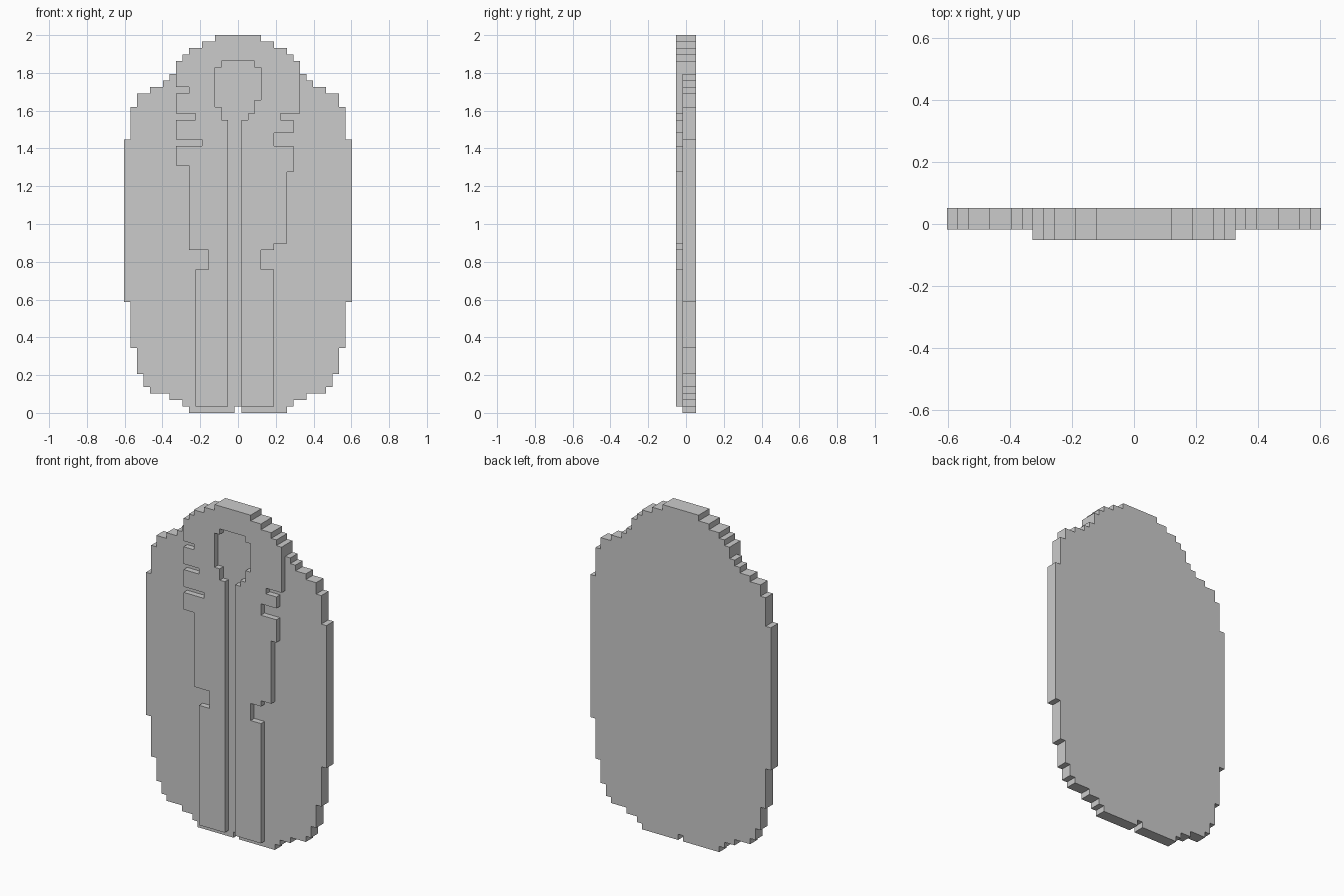
import bpy, bmesh

if "Cube" in bpy.data.objects:
    bpy.data.objects.remove(bpy.data.objects["Cube"])

CELL = 2 / 58          # the model lies on a square grid, 58 cells tall and 3 deep


def stairs(z, steps):
    """Stepped edge going up: each step is (x, z at which that vertical run ends)."""
    pts = []
    for x, top in steps:
        pts += [(x, z), (x, top)]
        z = top
    return pts


def mirror(steps):
    return [(-x, z) for x, z in steps]


def slab(name, outline, y0, y1):
    """Flat outline in grid cells, extruded from y0 to y1 (cells)."""
    bm = bmesh.new()
    face = bm.faces.new([bm.verts.new((x * CELL, y0 * CELL, z * CELL)) for x, z in outline])
    ext = bmesh.ops.extrude_face_region(bm, geom=[face], use_keep_orig=True)
    moved = [g for g in ext["geom"] if isinstance(g, bmesh.types.BMVert)]
    bmesh.ops.translate(bm, verts=moved, vec=(0, (y1 - y0) * CELL, 0))
    bmesh.ops.recalc_face_normals(bm, faces=bm.faces)
    mesh = bpy.data.meshes.new(name)
    bm.to_mesh(mesh)
    bm.free()
    obj = bpy.data.objects.new(name, mesh)
    bpy.context.collection.objects.link(obj)
    return obj


# Rounded top shared by both layers (right half)
crown = [(8.5, 55), (7.5, 56), (5.5, 57), (3.5, 58)]

# Back plate: symmetric stepped oval with a one-cell notch at the bottom
side = [(7.5, 1), (8.5, 2), (10.5, 3), (13.5, 4), (14.5, 6), (15.5, 10),
        (16.5, 17), (17.5, 42), (16.5, 47), (15.5, 49), (13.5, 50),
        (11.5, 51), (10.5, 52), (9.5, 54)] + crown
notch = [(-0.5, 0), (-0.5, 1), (0.5, 1), (0.5, 0)]
plate = notch + stairs(0, side) + stairs(0, mirror(side))[::-1]
slab("back_plate", plate, -0.5, 1.5)

# Raised front layer: two hanging halves joined above the central opening
left_outer = [(-6.5, 22), (-4.5, 25), (-7.5, 38), (-9.5, 41), (-5.5, 42),
              (-9.5, 45), (-6.5, 46), (-9.5, 49), (-7.5, 50), (-9.5, 54)] + mirror(crown)
right_outer = [(5.5, 22), (3.5, 25), (5.5, 26), (7.5, 37), (8.5, 41),
               (5.5, 43), (8.5, 45), (6.5, 46), (9.5, 54)] + crown
# Central slot widening into the oval opening
left_inner = [(-1.5, 45), (-2.5, 47), (-3.5, 53), (-2.5, 54)]
right_inner = [(0.5, 45), (1.5, 46), (2.5, 48), (3.5, 53), (2.5, 54)]
relief = (stairs(1, left_outer) + stairs(1, right_outer)[::-1]
          + stairs(1, right_inner) + stairs(1, left_inner)[::-1])
slab("front_relief", relief, -1.5, -0.5)
